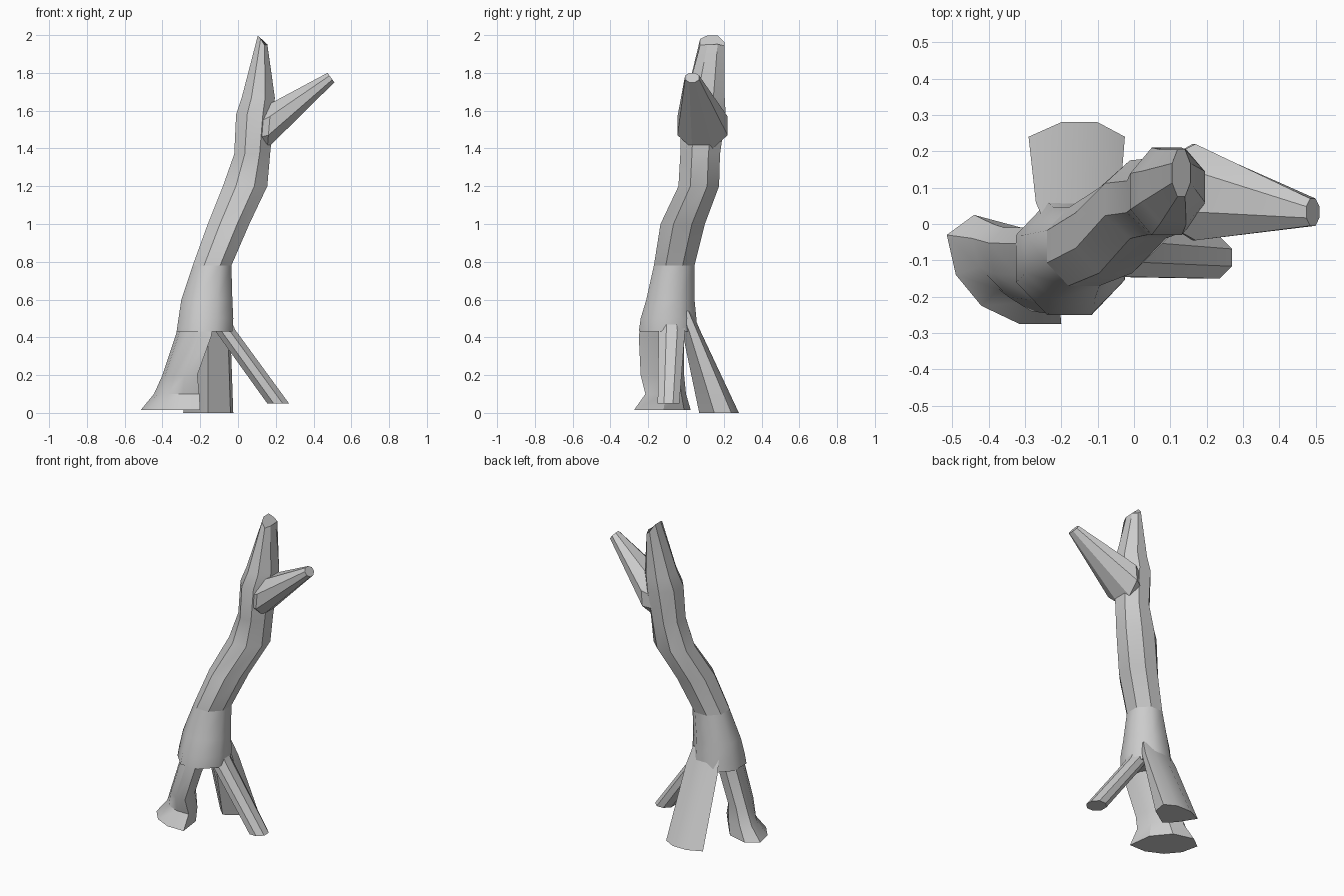
import bpy, bmesh
from math import cos, sin, pi, radians

if "Cube" in bpy.data.objects:
    bpy.data.objects.remove(bpy.data.objects["Cube"])

OCT = [(cos((i + .5) * pi / 4) / cos(pi / 8), sin((i + .5) * pi / 4) / cos(pi / 8)) for i in range(8)]


def ring(x0, x1, y0, y1, z, sx=0, sy=0, shape=OCT):
    """Cross-section filling the given x and y bounds; sx, sy tilt it."""
    cx, cy, rx, ry = (x0 + x1) / 2, (y0 + y1) / 2, (x1 - x0) / 2, (y1 - y0) / 2
    return [(cx + u * rx, cy + v * ry, z + sx * u * rx + sy * v * ry)
            for u, v in shape]


def unit(points):
    """Scale an outline to the -1..1 square."""
    xs, ys = [p[0] for p in points], [p[1] for p in points]
    return [(2 * (x - min(xs)) / (max(xs) - min(xs)) - 1,
             2 * (y - min(ys)) / (max(ys) - min(ys)) - 1) for x, y in points]


def loft(name, rings, angle=30):
    bm = bmesh.new()
    loops = [[bm.verts.new(p) for p in r] for r in rings]
    n = len(loops[0])
    for a, b in zip(loops, loops[1:]):
        for i in range(n):
            j = (i + 1) % n
            bm.faces.new((a[i], a[j], b[j], b[i]))
    bm.faces.new(loops[0][::-1])
    bm.faces.new(loops[-1])
    bmesh.ops.recalc_face_normals(bm, faces=bm.faces)
    me = bpy.data.meshes.new(name)
    bm.to_mesh(me)
    bm.free()
    ob = bpy.data.objects.new(name, me)
    bpy.context.collection.objects.link(ob)
    bpy.ops.object.select_all(action='DESELECT')
    ob.select_set(True)
    bpy.context.view_layer.objects.active = ob
    bpy.ops.object.shade_smooth_by_angle(angle=radians(angle))
    return ob


# Smooth lower trunk
loft("lower_trunk", [
    ring(-.325, -.03, -.25, .06, .43),
    ring(-.315, -.025, -.24, .055, .5),
    ring(-.30, -.03, -.21, .045, .6),
    ring(-.24, -.035, -.17, .045, .78)], 60)

# Faceted upper trunk with a splintered top
top = ring(.105, .155, .075, .205, 1.965, sx=-1)
top = [(x, y, z + (.012, -.012, -.015, .008, .008, .005, -.008, .01)[i])
       for i, (x, y, z) in enumerate(top)]
loft("upper_trunk", [
    ring(-.24, -.035, -.17, .045, .78),
    ring(-.16, .06, -.135, .10, 1.0),
    ring(-.08, .155, -.04, .175, 1.2),
    ring(-.02, .17, -.03, .18, 1.37),
    ring(-.01, .19, -.03, .21, 1.58),
    ring(.02, .195, .0, .205, 1.67),
    top])

# Side branch: upright sections, listed as (x, y bounds, z bounds, lean)
def branch_ring(x, y0, y1, z0, z1, lean):
    cy, cz, ry, rz = (y0 + y1) / 2, (z0 + z1) / 2, (y1 - y0) / 2, (z1 - z0) / 2
    return [(x - lean * v, cy + u * ry, cz + v * rz) for u, v in OCT]


loft("side_branch", [
    branch_ring(.09, .0, .18, 1.40, 1.58, 0),
    branch_ring(.165, -.045, .22, 1.40, 1.64, -.01),
    branch_ring(.492, -.005, .07, 1.75, 1.80, .018)])

# Left root with a flared foot
foot = unit([(-.515, -.03), (-.49, -.14), (-.42, -.225), (-.315, -.275),
             (-.2, -.275), (-.22, -.12), (-.31, -.01), (-.44, .025)])
loft("left_root", [
    ring(-.515, -.2, -.275, .025, .015, shape=foot),
    ring(-.445, -.205, -.215, .0, .1, shape=foot),
    ring(-.40, -.215, -.24, -.01, .2, shape=foot),
    ring(-.33, -.14, -.25, -.01, .41, shape=foot),
    ring(-.30, -.13, -.22, -.01, .52, shape=foot)])

# Back root
heel = unit([(-.29, .24), (-.2, .28), (-.1, .28), (-.025, .24),
             (-.04, .15), (-.16, .07), (-.22, .13)])
loft("back_root", [
    ring(-.29, -.025, .07, .28, 0, shape=heel),
    ring(-.27, -.04, -.02, .078, .43, shape=heel),
    ring(-.25, -.06, -.06, .03, .54, shape=heel)])

# Slanted right root
loft("right_root", [
    ring(.155, .27, -.15, -.035, .05),
    ring(-.125, -.015, -.145, -.005, .44),
    ring(-.16, -.05, -.14, -.02, .52)])
